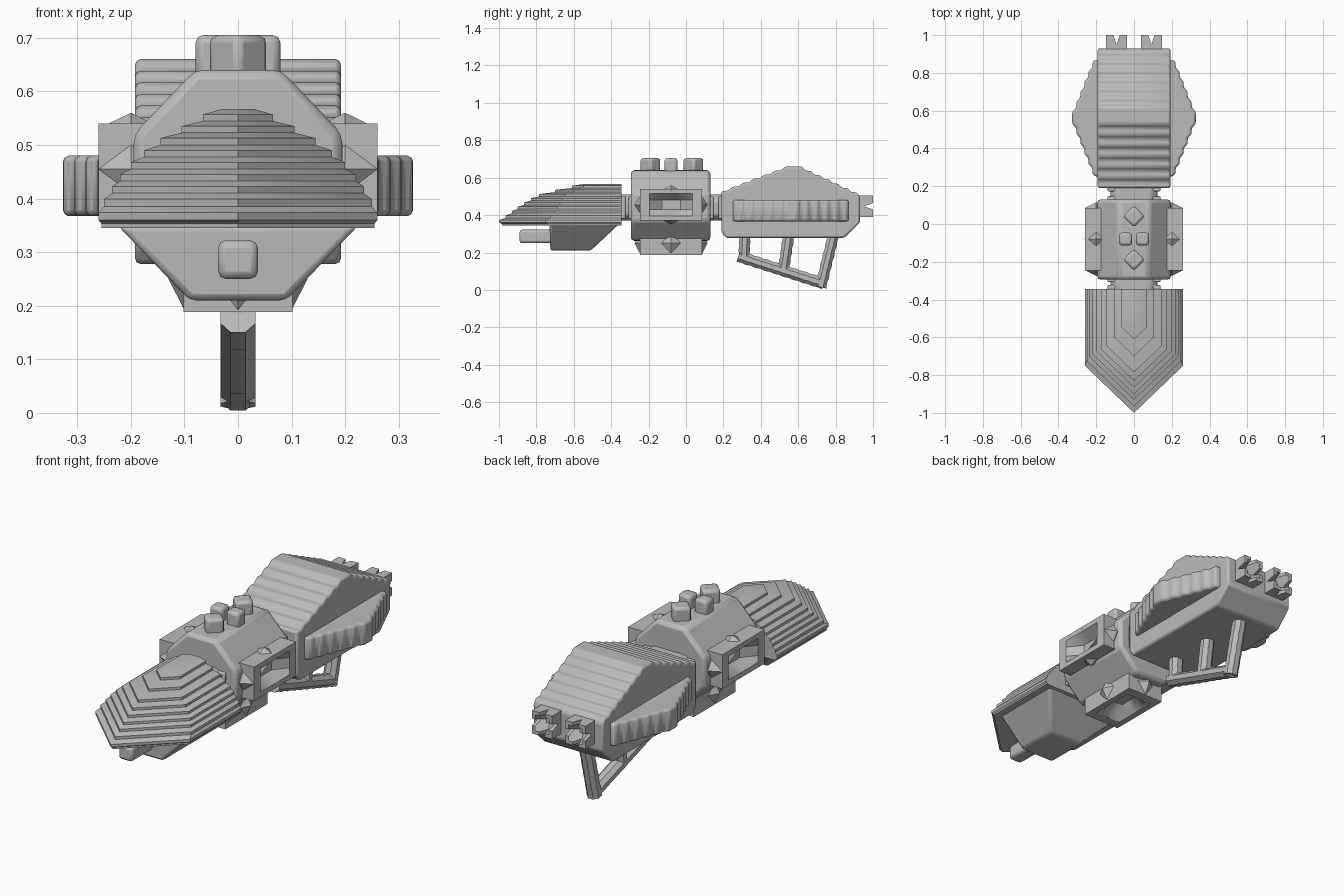
import bpy, bmesh, math
from mathutils import Vector, Matrix

old = bpy.data.objects.get("Cube")
if old:
    bpy.data.objects.remove(old)

grey = bpy.data.materials.new("plain grey")
grey.use_nodes = True
COLOUR = (0.5, 0.5, 0.5, 1)
grey.diffuse_color = COLOUR
grey.node_tree.nodes["Principled BSDF"].inputs["Base Color"].default_value = COLOUR


def finish(name, bm, bevel=0.0):
    bmesh.ops.recalc_face_normals(bm, faces=bm.faces)
    mesh = bpy.data.meshes.new(name)
    bm.to_mesh(mesh)
    bm.free()
    mesh.materials.append(grey)
    ob = bpy.data.objects.new(name, mesh)
    bpy.context.collection.objects.link(ob)
    if bevel:
        mod = ob.modifiers.new("soft edges", "BEVEL")
        mod.width = bevel
        mod.segments = 2
        mod.limit_method = "ANGLE"
        mod.angle_limit = math.radians(25)
    bpy.ops.object.select_all(action="DESELECT")
    ob.select_set(True)
    bpy.context.view_layer.objects.active = ob
    bpy.ops.object.shade_smooth_by_angle(angle=math.radians(35))
    return ob


def loft(name, rings, bevel=0.0):
    bm = bmesh.new()
    loops = [[bm.verts.new(p) for p in ring] for ring in rings]
    for a, b in zip(loops, loops[1:]):
        for i in range(len(a)):
            j = (i + 1) % len(a)
            bm.faces.new((a[i], a[j], b[j], b[i]))
    bm.faces.new(loops[0])
    bm.faces.new(loops[-1])
    return finish(name, bm, bevel)


def prism(name, profile, axis, lo, hi, bevel=0.012):
    place = {"x": lambda p, d: (d, p[0], p[1]),
             "y": lambda p, d: (p[0], d, p[1]),
             "z": lambda p, d: (p[0], p[1], d)}[axis]
    return loft(name, [[place(p, d) for p in profile] for d in (lo, hi)], bevel)


def box(name, lo, hi, bevel=0.012):
    (x, y, z), (X, Y, Z) = lo, hi
    return prism(name, [(x, y), (X, y), (X, Y), (x, Y)], "z", z, Z, bevel)


def mirrored(half):
    return half + [(-x, z) for x, z in reversed(half)]


def stairs(a, b, n):
    # stepped line from a to b: flat tread followed by a slanted riser
    pts = []
    du, dv = (b[0] - a[0]) / n, (b[1] - a[1]) / n
    for i in range(n):
        u, v = a[0] + i * du, a[1] + i * dv
        pts += [(u, v), (u + 0.6 * du, v)]
    return pts + [b]


def dished_block(name, centre, out, side, half_u, half_v, height, dish, notch=0.0):
    # block whose outer face has a rim around a hollow, optionally notched
    out, side = Vector(out), Vector(side)
    up = out.cross(side)
    steps = (-1, -0.7, -0.3, 0, 0.3, 0.7, 1)
    bm = bmesh.new()

    def depth(u, v):
        if max(abs(u), abs(v)) < 0.7:
            return dish
        return notch if u == 0 or v == 0 else 0

    def vert(u, v, h):
        return bm.verts.new(Vector(centre) + side * u * half_u + up * v * half_v + out * h)

    top = [[vert(u, v, height - depth(u, v)) for v in steps] for u in steps]
    for i in range(6):
        for j in range(6):
            bm.faces.new((top[i][j], top[i + 1][j], top[i + 1][j + 1], top[i][j + 1]))
    rim = [e for e in bm.edges if e.is_boundary]
    new = bmesh.ops.extrude_edge_only(bm, edges=rim)["geom"]
    for v in new:
        if isinstance(v, bmesh.types.BMVert):
            v.co -= out * (v.co - Vector(centre)).dot(out)
    bmesh.ops.holes_fill(bm, edges=[e for e in bm.edges if e.is_boundary], sides=0)
    return finish(name, bm)


def spike(name, centre, size):
    bm = bmesh.new()
    bmesh.ops.create_icosphere(bm, subdivisions=1, radius=1)
    bm.clear()
    tips = [bm.verts.new(Vector(centre) + Vector(d) * s)
            for k, s in enumerate(size)
            for d in (Matrix.Identity(3)[k], -Matrix.Identity(3)[k])]
    bmesh.ops.convex_hull(bm, input=tips)
    return finish(name, bm)


def tube(name, path, n=8, radius=0.034):
    # lumpy eight-sided bar between two (y, z) points
    a, b = (Vector((0, *p)) for p in path)
    side = Vector((1, 0, 0))
    up = (b - a).normalized().cross(side)
    rings = []
    for i in range(n + 1):
        r = radius * (0.88 if i % 2 else 1)
        c = a.lerp(b, i / n)
        angles = [math.tau * (k + 0.5) / 8 for k in range(8)]
        rings.append([c + side * radius * math.cos(t) * 1.05 + up * r * math.sin(t) for t in angles])
    return loft(name, rings)


# Pointed, terraced prow hood
levels = [(0.345, 0.255, -0.985), (0.36, 0.26, -1.0), (0.385, 0.25, -0.965), (0.41, 0.235, -0.93),
          (0.433, 0.22, -0.9), (0.455, 0.2, -0.865), (0.478, 0.175, -0.83), (0.5, 0.145, -0.785),
          (0.523, 0.105, -0.7), (0.545, 0.065, -0.61), (0.567, 0.03, -0.54)]
BACK = -0.345
rings = []
for k, (z, w, tip) in enumerate(levels):
    shoulder = min(tip + 0.96 * w, BACK - 0.02)
    outline = [(0, tip), (w, shoulder), (w, BACK), (-w, BACK), (-w, shoulder)]
    top = levels[k + 1][0] if k + 1 < len(levels) else z
    heights = (z, z + 0.55 * (top - z)) if top > z else (z,)
    rings += [[(x, y, h) for x, y in outline] for h in heights]
loft("prow_hood", rings)

# Keel under the hood, with the nose gun
loft("prow_keel", [
    [(-0.09, -0.725, 0.21), (0.09, -0.725, 0.21), (0.09, -0.51, 0.21), (-0.09, -0.51, 0.21)],
    [(-0.225, -0.73, 0.35), (0.225, -0.73, 0.35), (0.225, -0.36, 0.35), (-0.225, -0.36, 0.35)]], 0.012)
box("nose_gun", (-0.037, -0.89, 0.25), (0.037, -0.7, 0.322), 0.014)

# Neck joints between the three hull sections
for name, y0, y1 in (("front_neck", -0.36, -0.27), ("rear_neck", 0.11, 0.21)):
    prism(name, mirrored([(0.09, 0.37), (0.125, 0.4), (0.125, 0.48), (0.09, 0.51)]), "y", y0, y1)
    for y in (y0 + 0.025, y1 - 0.025):
        box(name + "_collar", (-0.14, y - 0.012, 0.38), (0.14, y + 0.012, 0.5), 0.006)

# Middle hull
prism("middle_hull", mirrored([(0.09, 0.262), (0.195, 0.37), (0.195, 0.52), (0.08, 0.64)]),
      "y", -0.295, 0.13, 0.018)
MID = -0.08
for s, label in ((1, "left"), (-1, "right")):
    dished_block(label + "_pod", (s * 0.17, MID, 0.455), (s, 0, 0), (0, 1, 0), 0.165, 0.085, 0.09, 0.055)
    for z in (0.38, 0.53):
        spike(label + "_pod_spike", (s * 0.2, MID, z), (0.062, 0.055, 0.03))
    for y in (-0.245, 0.085):
        spike(label + "_pod_end_spike", (s * 0.2, y, 0.455), (0.06, 0.03, 0.045))
dished_block("belly_pod", (0, MID, 0.29), (0, 0, -1), (0, 1, 0), 0.165, 0.102, 0.102, 0.05)
for s in (1, -1):
    spike("belly_spike", (s * 0.1, MID, 0.25), (0.03, 0.055, 0.058))
    spike("belly_end_spike", (0, MID + s * 0.165, 0.25), (0.045, 0.03, 0.058))

# Roof studs: square pair and diamond pair
for s in (1, -1):
    x = s * 0.045
    box("square_stud", (x - 0.034, MID - 0.034, 0.62), (x + 0.034, MID + 0.034, 0.705), 0.014)
    y = -0.075 + s * 0.115
    prism("diamond_stud", [(0, y - 0.058), (0.058, y), (0, y + 0.058), (-0.058, y)], "z", 0.62, 0.705, 0.014)

# Rear hull with stepped hump
hump = stairs((0.19, 0.53), (0.53, 0.66), 6) + stairs((0.59, 0.66), (0.93, 0.5), 7)
prism("rear_hull", [(0.93, 0.36), (0.845, 0.278), (0.215, 0.278), (0.19, 0.31)] + hump,
      "x", -0.192, 0.192, 0.01)

# Stepped side sponsons
for s, label in ((1, "left"), (-1, "right")):
    edge = ([(0.25, 0.15), (0.25, 0.2)] + stairs((0.265, 0.22), (0.53, 0.327), 5)
            + stairs((0.86, 0.22), (0.595, 0.327), 5)[::-1] + [(0.87, 0.2), (0.87, 0.15)])
    prism(label + "_sponson", [(s * x, y) for y, x in edge], "z", 0.367, 0.48, 0.012)

# Four-pronged thrusters
for s, label in ((1, "left"), (-1, "right")):
    dished_block(label + "_thruster", (s * 0.092, 0.91, 0.447), (0, 1, 0), (1, 0, 0),
                 0.055, 0.057, 0.09, 0.06, 0.05)

# Handle frame beneath the rear hull
tube("handle_front_post", [(0.315, 0.3), (0.31, 0.17)], 6)
tube("handle_middle_post", [(0.55, 0.3), (0.52, 0.1)], 8)
tube("handle_rear_post", [(0.79, 0.3), (0.72, 0.015)], 10)
tube("handle_bar", [(0.28, 0.18), (0.735, 0.034)], 18)
